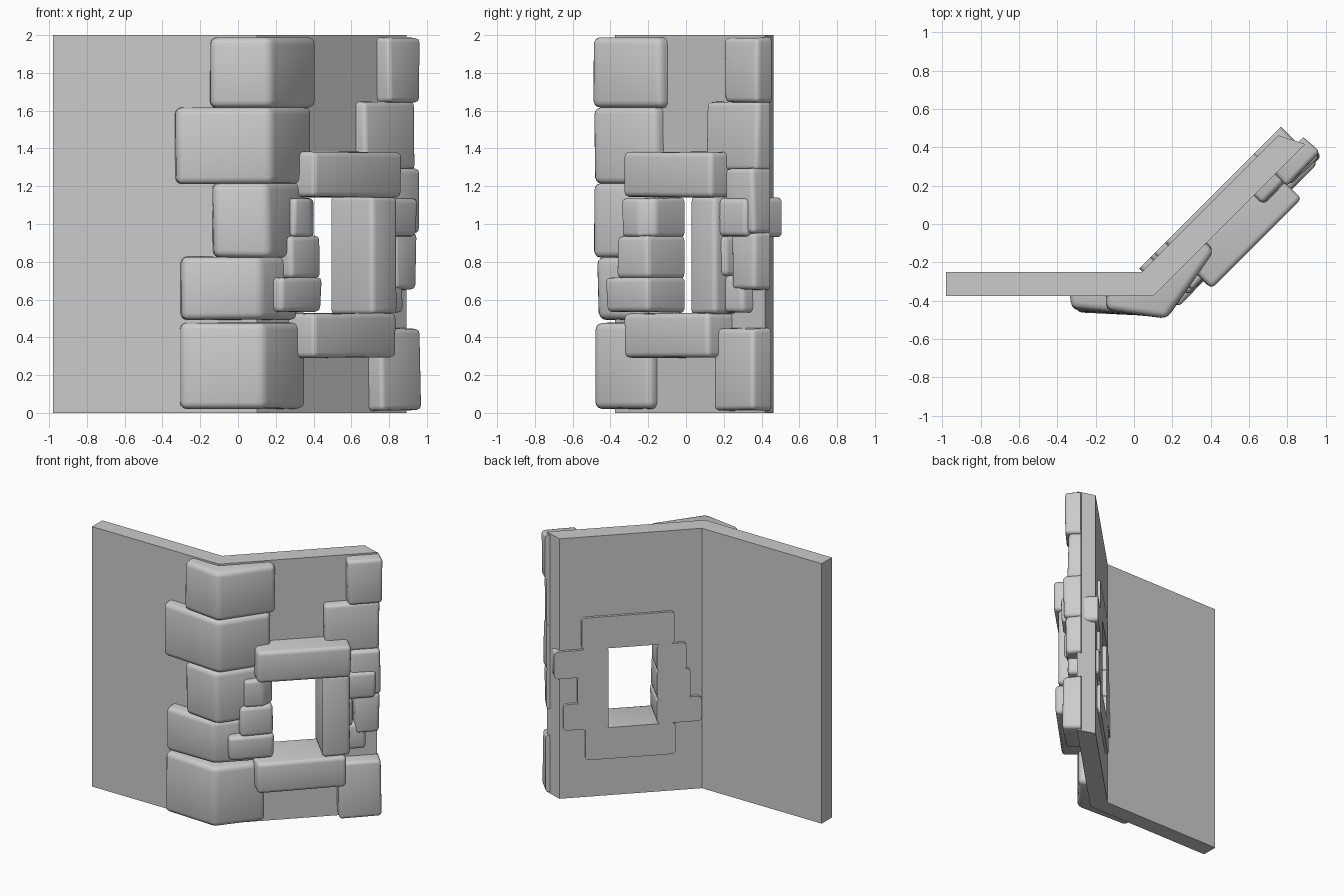
import bpy, bmesh, math, random
from mathutils import Vector

random.seed(4)
if "Cube" in bpy.data.objects:
    bpy.data.objects.remove(bpy.data.objects["Cube"])

# One plain stone colour
mat = bpy.data.materials.new("stone_grey")
mat.use_nodes = True
grey = (0.6, 0.6, 0.6, 1)
mat.diffuse_color = grey
mat.node_tree.nodes["Principled BSDF"].inputs["Base Color"].default_value = grey

FACE_Y = -0.375          # outer face of the straight wall
BACK = -0.131            # inner face of the angled wall, as depth
THROUGH = -0.152         # window stones pass right through the wall
R = math.sqrt(0.5)


def wing(s, d):
    """Plan point on the angled wall: s along it, d outward from its face."""
    return (0.1 + R * (s + d), FACE_Y + R * (s - d))


def prism(name, plan, z0, z1, front=(), bevel=0.0, jitter=0.0):
    """Extrude a plan outline; round and roughen the edges at its front corners."""
    bm = bmesh.new()
    rows = [[bm.verts.new((x, y, z)) for x, y in plan] for z in (z0, z1)]
    n = len(plan)
    bm.faces.new(rows[0])
    bm.faces.new(rows[1])
    for i in range(n):
        j = (i + 1) % n
        bm.faces.new((rows[0][i], rows[0][j], rows[1][j], rows[1][i]))
    bmesh.ops.recalc_face_normals(bm, faces=bm.faces)
    outer = {row[i] for row in rows for i in front}
    for row, side in zip(rows, (1, -1)):
        for i in front:
            shift = Vector([random.uniform(-jitter, jitter) for _ in range(3)])
            shift.z = side * abs(shift.z)
            row[i].co += shift
    if outer:
        edges = [e for e in bm.edges if outer & set(e.verts)]
        bmesh.ops.bevel(bm, geom=edges, offset=bevel, segments=3, profile=0.5,
                        affect='EDGES', clamp_overlap=True)
    mesh = bpy.data.meshes.new(name)
    bm.to_mesh(mesh)
    bm.free()
    mesh.materials.append(mat)
    obj = bpy.data.objects.new(name, mesh)
    bpy.context.collection.objects.link(obj)
    if outer:
        bpy.ops.object.select_all(action='DESELECT')
        obj.select_set(True)
        bpy.context.view_layer.objects.active = obj
        bpy.ops.object.shade_smooth_by_angle(angle=math.radians(40))
    return obj


# Bent wall with a window opening
wall = prism("wall", [(-0.98, FACE_Y), (0.1, FACE_Y), wing(1.12, 0),
                      wing(1.054, BACK), (0.04, -0.25), (-0.98, -0.25)], 0, 2)
cutter = prism("window_cutter", [wing(0.35, -0.3), wing(0.35, 0.2),
                                 wing(0.725, 0.2), wing(0.725, -0.3)], 0.5, 1.17)
cutter.hide_render = True
mod = wall.modifiers.new("window_opening", 'BOOLEAN')
mod.operation = 'DIFFERENCE'
mod.solver = 'EXACT'
mod.object = cutter
bpy.context.view_layer.objects.active = wall
bpy.ops.object.modifier_apply(modifier=mod.name)
bpy.data.objects.remove(cutter)

# Stones wrapped round the bend: left end, its depth, corner, right end, z range
corner_stones = [
    (-0.31, 0.08, (0.14, -0.475), 0.31, 0.02, 0.48),
    (-0.31, 0.08, (0.12, -0.465), 0.25, 0.49, 0.83),
    (-0.14, 0.09, (0.16, -0.49), 0.32, 0.82, 1.22),
    (-0.34, 0.07, (0.18, -0.485), 0.36, 1.21, 1.62),
    (-0.15, 0.08, (0.17, -0.50), 0.39, 1.61, 1.99),
]
for k, (left, depth, corner, right, z0, z1) in enumerate(corner_stones):
    plan = [(left, -0.3), (left + 0.01, FACE_Y - depth), corner,
            wing(right, 0.055), wing(right, -0.05), (0.06, -0.3)]
    prism(f"corner_stone_{k + 1}", plan, z0, z1, (1, 2, 3), 0.035, 0.008)

# Stones stacked at the free end: start, end, depth, z range
end_stones = [
    (0.84, 1.135, 0.10, 0.01, 0.45),
    (0.95, 1.13, 0.08, 0.65, 0.96),
    (0.92, 1.13, 0.10, 0.95, 1.30),
    (0.74, 1.13, 0.07, 1.28, 1.65),
    (0.90, 1.14, 0.085, 1.64, 1.99),
]
for k, (s0, s1, d, z0, z1) in enumerate(end_stones):
    plan = [wing(s0, -0.05), wing(s0, d), wing(s1, d), wing(s1, -0.03)]
    prism(f"end_stone_{k + 1}", plan, z0, z1, (1, 2), 0.025, 0.008)

# Window surround: start, end, depth, z range
window_stones = {
    "lintel": (0.24, 0.90, 0.19, 1.14, 1.385),
    "sill": (0.235, 0.875, 0.185, 0.29, 0.53),
    "left_jamb_low": (0.05, 0.368, 0.13, 0.53, 0.72),
    "left_jamb_middle": (0.13, 0.366, 0.125, 0.71, 0.94),
    "right_jamb_low": (0.71, 1.03, 0.08, 0.53, 0.73),
    "right_jamb_middle": (0.712, 0.93, 0.11, 0.72, 0.94),
    "right_jamb_high": (0.71, 1.095, 0.115, 0.93, 1.14),
    "right_jamb_post": (0.71, 0.90, 0.155, 0.52, 1.15),
}
for name, (s0, s1, d, z0, z1) in window_stones.items():
    plan = [wing(s0, THROUGH), wing(s0, d), wing(s1, d), wing(s1, THROUGH)]
    prism(name, plan, z0, z1, (1, 2), 0.028, 0.006)

# Upper left jamb has a broken inner corner
prism("left_jamb_high", [wing(0.16, THROUGH), wing(0.16, 0.12), wing(0.29, 0.12),
                         wing(0.366, 0.06), wing(0.366, THROUGH)],
      0.93, 1.14, (1, 2, 3), 0.022, 0.006)
